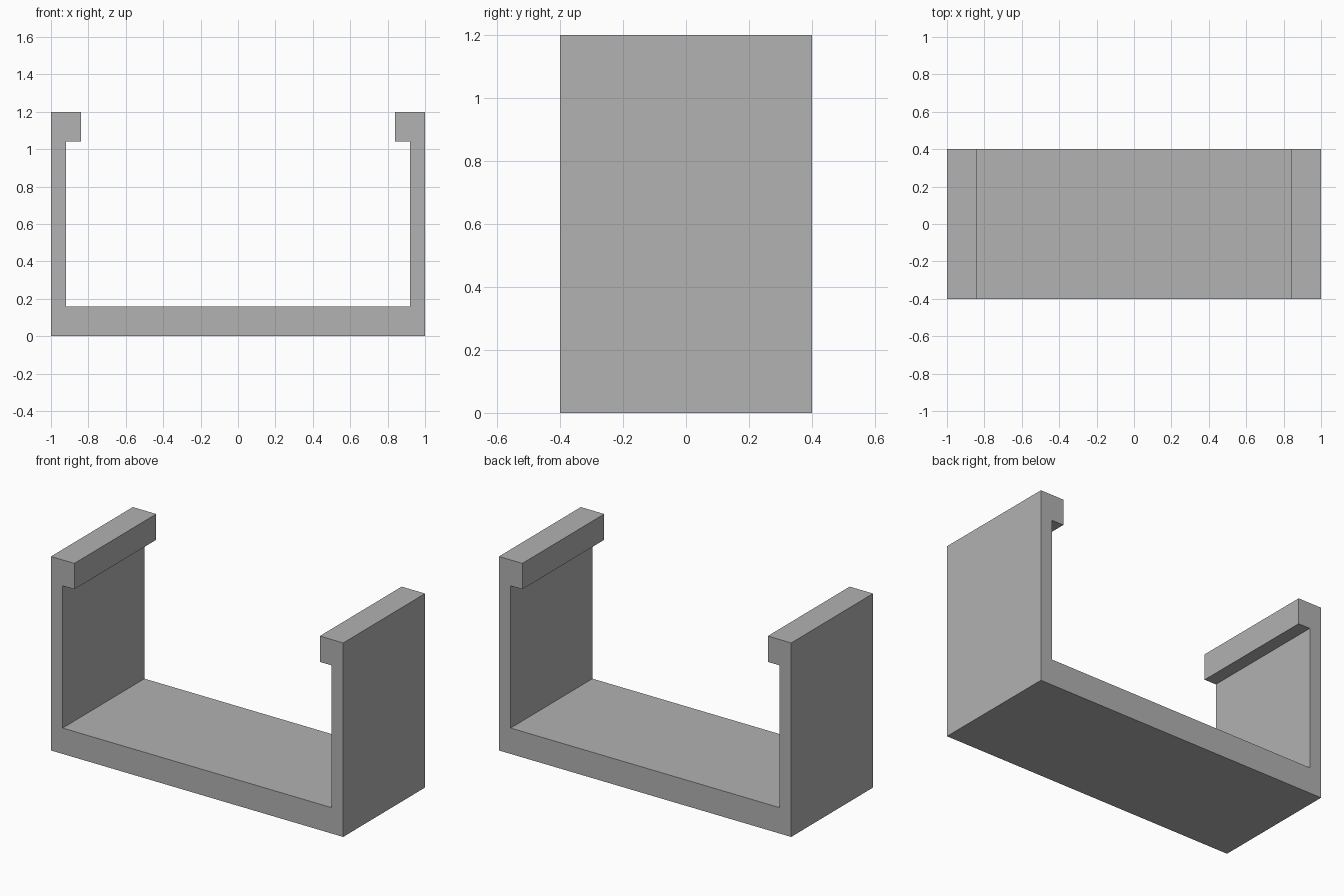
import bpy
import bmesh

cube = bpy.data.objects.get("Cube")
if cube:
    bpy.data.objects.remove(cube, do_unlink=True)

DEPTH = 0.8

# Single flat grey
grey = bpy.data.materials.new("plain grey")
grey.use_nodes = True
colour = (0.445, 0.445, 0.445, 1.0)
grey.diffuse_color = colour
grey.node_tree.nodes["Principled BSDF"].inputs["Base Color"].default_value = colour

# Right half of the channel section: base, thin wall, inward lip
half = [(1.0, 0.0), (1.0, 1.2), (0.84, 1.2), (0.84, 1.04), (0.92, 1.04), (0.92, 0.16)]
section = half + [(-x, z) for x, z in reversed(half)]

# Extrude the section from front to back
bm = bmesh.new()
face = bm.faces.new([bm.verts.new((x, -DEPTH / 2, z)) for x, z in section])
result = bmesh.ops.extrude_face_region(bm, geom=[face], use_keep_orig=True)
moved = [v for v in result["geom"] if isinstance(v, bmesh.types.BMVert)]
bmesh.ops.translate(bm, verts=moved, vec=(0, DEPTH, 0))
bmesh.ops.recalc_face_normals(bm, faces=bm.faces)

mesh = bpy.data.meshes.new("lipped_channel")
bm.to_mesh(mesh)
bm.free()
mesh.materials.append(grey)
channel = bpy.data.objects.new("lipped_channel", mesh)
bpy.context.collection.objects.link(channel)
